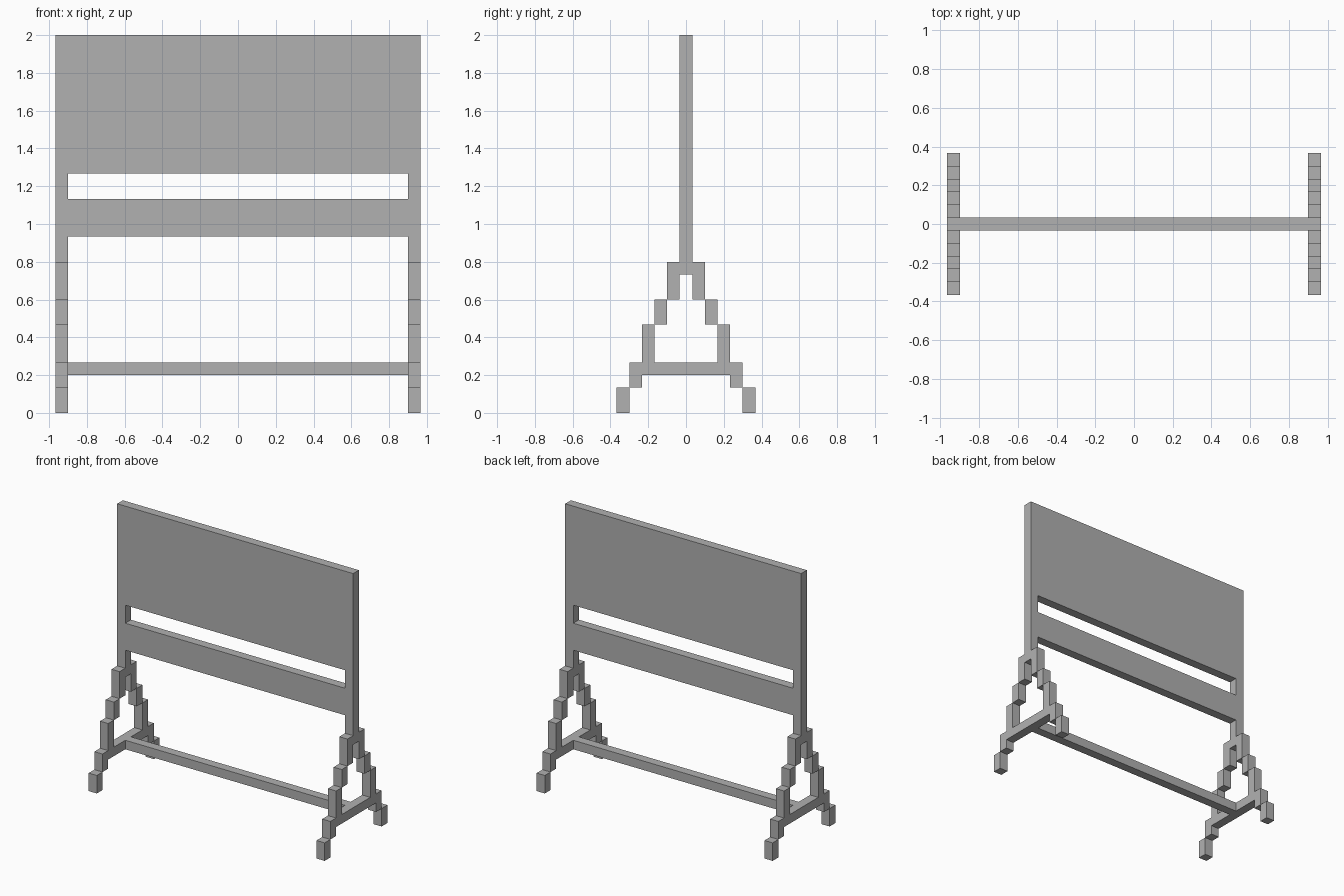
import bpy, bmesh, math
from mathutils import Vector

if "Cube" in bpy.data.objects:
    bpy.data.objects.remove(bpy.data.objects["Cube"], do_unlink=True)

U = 1 / 15      # size of one block

grey = bpy.data.materials.new("plain_grey")
grey.use_nodes = True
grey.diffuse_color = (0.44, 0.44, 0.44, 1)
grey.node_tree.nodes["Principled BSDF"].inputs["Base Color"].default_value = grey.diffuse_color


def block_profile(name, rects, place, depth):
    """Fill rectangles (left, right, bottom, top) with unit cells, merge them
    into one flat silhouette and extrude it along depth."""
    cells = {(a + i, c + j) for a, b, c, d in rects
             for i in range(round(b - a)) for j in range(d - c)}
    bm = bmesh.new()
    for s, z in sorted(cells):
        corners = [(s, z), (s + 1, z), (s + 1, z + 1), (s, z + 1)]
        bm.faces.new([bm.verts.new(Vector(place(p, q)) * U) for p, q in corners])
    bmesh.ops.remove_doubles(bm, verts=bm.verts, dist=U / 100)
    grown = bmesh.ops.extrude_face_region(bm, geom=bm.faces[:], use_keep_orig=True)
    verts = [g for g in grown["geom"] if isinstance(g, bmesh.types.BMVert)]
    bmesh.ops.translate(bm, verts=verts, vec=Vector(depth) * U)
    bmesh.ops.recalc_face_normals(bm, faces=bm.faces)
    bmesh.ops.dissolve_limit(bm, angle_limit=math.radians(1),
                             verts=bm.verts, edges=bm.edges)
    mesh = bpy.data.meshes.new(name)
    bm.to_mesh(mesh)
    bm.free()
    mesh.materials.append(grey)
    obj = bpy.data.objects.new(name, mesh)
    bpy.context.collection.objects.link(obj)
    return obj


# Upright board: two posts, the main panel and the lower rail around a slot
block_profile("board_frame",
              [(-14.5, -13.5, 12, 30), (13.5, 14.5, 12, 30),
               (-13.5, 13.5, 19, 30), (-13.5, 13.5, 14, 17)],
              lambda s, z: (s, -0.5, z), (0, 1, 0))

# Stepped trestle at each end: foot, four steps up, cross bar and top block
steps = [(4.5, 0, 2), (3.5, 2, 4), (2.5, 3, 7), (1.5, 7, 9), (0.5, 9, 12)]
trestle = [(-3.5, 3.5, 3, 4), (-0.5, 0.5, 11, 12)]
for y, low, high in steps:
    trestle += [(y, y + 1, low, high), (-y - 1, -y, low, high)]
for name, x in (("left_trestle", 13.5), ("right_trestle", -14.5)):
    block_profile(name, trestle, lambda s, z, x=x: (x, s, z), (1, 0, 0))

# Long stretcher joining the trestles
block_profile("stretcher", [(-13.5, 13.5, 3, 4)],
              lambda s, z: (s, -0.5, z), (0, 1, 0))
